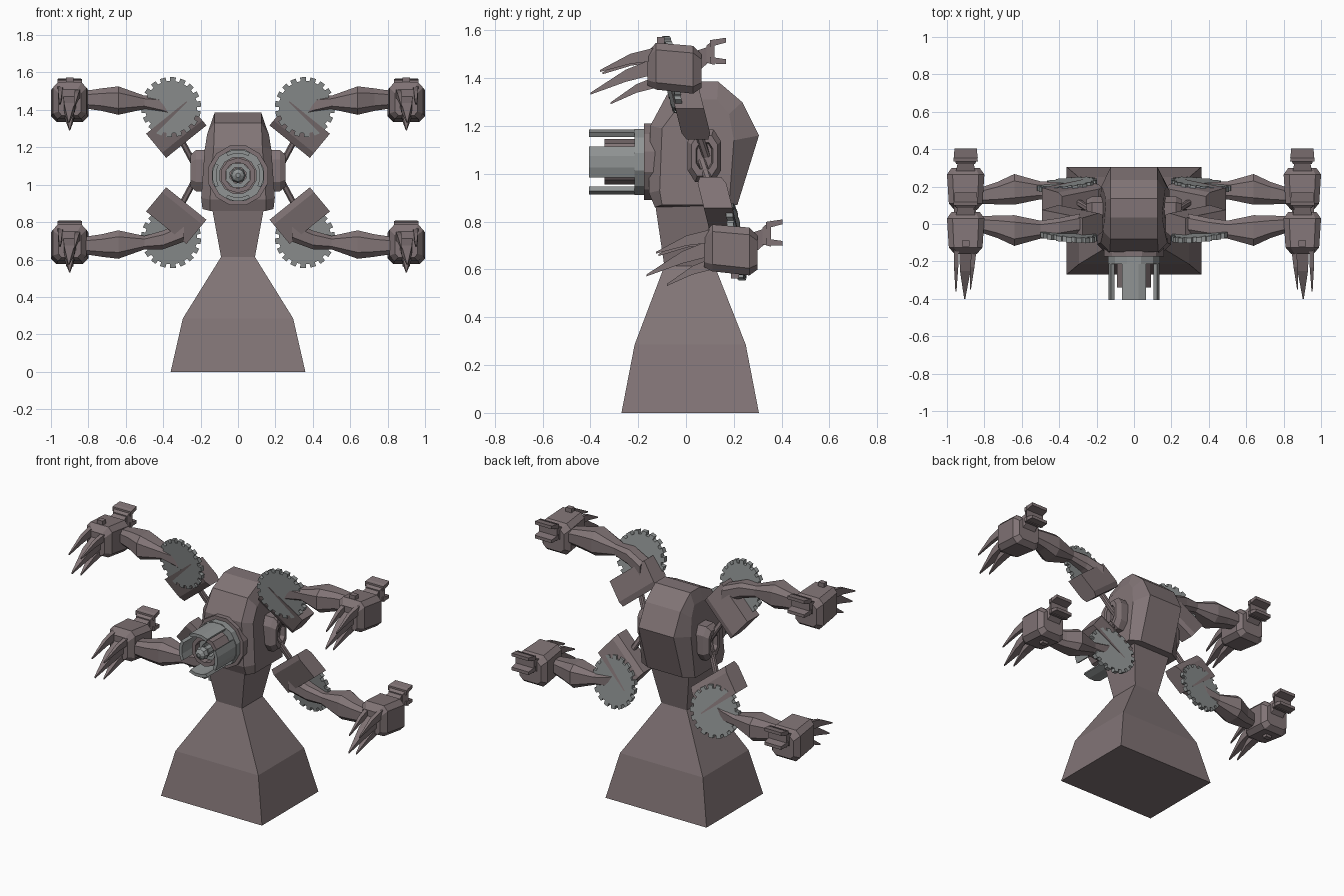
import bpy, bmesh
from math import sin, cos, pi, radians
from mathutils import Vector, Matrix

cube = bpy.data.objects.get("Cube")
if cube:
    bpy.data.objects.remove(cube, do_unlink=True)


def material(name, color):
    m = bpy.data.materials.new(name)
    m.use_nodes = True
    m.diffuse_color = (*color, 1)
    m.node_tree.nodes["Principled BSDF"].inputs["Base Color"].default_value = (*color, 1)
    return m


BROWN = material("dusty_brown", (0.22, 0.175, 0.18))
GREY = material("steel_grey", (0.28, 0.295, 0.295))
KEEP = Matrix.Identity(4)
X, Y, Z = Vector((1, 0, 0)), Vector((0, 1, 0)), Vector((0, 0, 1))


def loft(name, rings, mat=BROWN, mirror=False, move=KEEP, closed=False):
    """Skin a list of equal-length point rings; cap the ends unless closed."""
    bm = bmesh.new()
    vs = [[bm.verts.new(move @ Vector(p)) for p in ring] for ring in rings]
    n = len(vs[0])
    pairs = list(zip(vs, vs[1:])) + ([(vs[-1], vs[0])] if closed else [])
    for a, b in pairs:
        for i in range(n):
            j = (i + 1) % n
            bm.faces.new((a[i], a[j], b[j], b[i]))
    if not closed:
        bm.faces.new(vs[0])
        bm.faces.new(vs[-1])
    bmesh.ops.recalc_face_normals(bm, faces=bm.faces)
    mesh = bpy.data.meshes.new(name)
    bm.to_mesh(mesh)
    bm.free()
    mesh.materials.append(mat)
    ob = bpy.data.objects.new(name, mesh)
    bpy.context.collection.objects.link(ob)
    if mirror:
        ob.modifiers.new("mirror", "MIRROR").use_clip = False
    return ob


def section(c, u, v, hu, hv, cut=0.55):
    """Chamfered rectangle around c, spanned by u and v."""
    c = Vector(c)
    corners = [(1, -cut), (1, cut), (cut, 1), (-cut, 1), (-1, cut), (-1, -cut), (-cut, -1), (cut, -1)]
    return [c + u * hu * a + v * hv * b for a, b in corners]


def rect(c, u, v, hu, hv):
    c = Vector(c)
    return [c + u * hu * a + v * hv * b for a, b in ((1, -1), (1, 1), (-1, 1), (-1, -1))]


def box(name, c, h, mat=BROWN, mirror=False, move=KEEP):
    c = Vector(c)
    loft(name, [rect(c + Y * s * h[1], X, Z, h[0], h[2]) for s in (-1, 1)], mat, mirror, move)


def tube(name, c, r_out, r_in, y0, y1, sides, mat):
    rings = []
    for r, y in ((r_out, y0), (r_out, y1), (r_in, y1), (r_in, y0)):
        rings.append([(c[0] + r * cos(2 * pi * (i + .5) / sides), y, c[1] + r * sin(2 * pi * (i + .5) / sides))
                      for i in range(sides)])
    loft(name, rings, mat, closed=True)


# Pedestal and neck: half width, front, back, height
def slab(w, y0, y1, z):
    return [(-w, y0, z), (w, y0, z), (w, y1, z), (-w, y1, z)]


loft("pedestal", [slab(.36, -.27, .305, 0), slab(.295, -.215, .25, .285), slab(.09, -.09, .12, .615)])
loft("neck", [slab(.09, -.09, .12, .61), slab(.14, -.13, .17, .88)])

# Head: central profile and bevelled side profile, as (y, z, half width)
centre = [(-.13, .86, .15), (-.155, .92, .15), (-.15, 1.2, .13), (-.08, 1.33, .125), (.035, 1.385, .125),
          (.135, 1.385, .125), (.235, 1.3, .125), (.305, 1.16, .125), (.215, .87, .125)]
side = [(-.1, .87, .19), (-.11, .93, .197), (-.1, 1.19, .178), (-.04, 1.27, .165), (.04, 1.31, .15),
        (.13, 1.31, .15), (.18, 1.25, .165), (.2, 1.14, .175), (.18, .87, .19)]
loft("head", [[(s * w, y, z) for y, z, w in prof]
              for s, prof in ((-1, side), (-1, centre), (1, centre), (1, side))])

# Shoulder sockets
socket = [(.15, .07, .11), (.225, .07, .11), (.255, .055, .085), (.255, .035, .055), (.225, .03, .05)]
loft("shoulder_socket", [section((x, .077, 1.075), Y, Z, hy, hz) for x, hy, hz in socket], mirror=True)

# Cannon
GUN = (0, 1.05)
tube("cannon_collar", GUN, .165, .12, -.175, -.1, 12, BROWN)
tube("cannon_base", GUN, .143, .1, -.215, -.12, 12, GREY)
for k, label in enumerate(("left", "top", "right", "bottom")):
    arc = [radians(90 * k + a) for a in (-28, -10, 10, 28)]
    outline = [(.138, a) for a in arc] + [(.118, a) for a in reversed(arc)]
    loft("cannon_panel_" + label,
         [[(r * cos(a), y, 1.05 + r * sin(a)) for r, a in outline] for y in (-.405, -.15)], GREY)
tube("cannon_inner_barrel", GUN, .095, .07, -.34, -.1, 10, BROWN)
tube("cannon_inner_ring", GUN, .07, .045, -.3, -.1, 8, GREY)
ball = [(-.4, .012), (-.385, .034), (-.36, .042), (-.33, .03), (-.12, .03)]
loft("cannon_core", [[(r * cos(i * pi / 4), y, 1.05 + r * sin(i * pi / 4)) for i in range(8)]
                     for y, r in ball], GREY)

# Arms: the lower arm is the upper one turned half round about the shoulder axis
pivot = Matrix.Translation((0, .075, 1.065))
half_turn = pivot @ Matrix.Rotation(pi, 4, "X") @ pivot.inverted()
hand_drop = Matrix.Translation((0, .235, -.76))


def gear_point(r, a, depth):
    dx, dz = r * cos(a), r * sin(a)
    return (.358 + dx, -.06 - .15 * dz + .1 * dx + depth, 1.415 + dz)


def claw(name, base, tip, w, h, move):
    base, tip = Vector(base), Vector(tip)
    mid = base.lerp(tip, .45) + Z * .012
    loft(name, [rect(base, X, Z, w, h), rect(mid, X, Z, w * .8, h * .75), rect(tip, X, Z, .003, .004)],
         mirror=True, move=move)


for tag, arm, hand in (("upper", KEEP, KEEP), ("lower", half_turn, hand_drop)):
    # Strut from shoulder to arm block
    d = Vector((.08, -.05, .15)).normalized()
    u = d.cross(Y).normalized()
    loft(tag + "_strut", [section(p, u, u.cross(d), .016, .016)
                          for p in ((.215, .085, 1.075), (.32, .02, 1.27))], mirror=True, move=arm)

    # Diagonal arm block, leaning forward with height
    along, across = Vector((.77, .155, -.62)), Vector((.63, -.19, .76))
    c = Vector((.33, .01, 1.295))
    loft(tag + "_arm_block", [rect(c + across * s, along, Y, .14, t)
                              for s, t in ((-.085, .045), (-.05, .06), (.085, .06))], mirror=True, move=arm)

    # Toothed wheel
    teeth = 18
    rim = [(r, 2 * pi * (i + f) / teeth) for i in range(teeth)
           for f, r in ((0, .14), (.38, .14), (.42, .161), (.96, .161))]
    loft(tag + "_gear", [[gear_point(r, a, t) for r, a in rim] for t in (-.014, .014)],
         GREY, mirror=True, move=arm)

    # Forearm: x, y, z, half depth, half height
    spans = [(.29, 0, 1.38, .055, .055), (.4, -.02, 1.425, .052, .05), (.5, -.03, 1.44, .048, .036),
             (.64, -.035, 1.45, .082, .076), (.73, -.015, 1.455, .06, .06), (.83, 0, 1.455, .042, .045)]
    loft(tag + "_forearm", [section((x, y, z), Y, Z, hy, hz) for x, y, z, hy, hz in spans],
         mirror=True, move=arm)

    # Hand block: y, z, half width, half height
    palm = [(-.16, 1.44, .06, .07), (-.125, 1.45, .09, .098), (.03, 1.435, .1, .1), (.065, 1.43, .075, .07)]
    loft(tag + "_hand", [section((.9, y, z), X, Z, hx, hz, .7) for y, z, hx, hz in palm],
         mirror=True, move=hand)
    knob_z = 1.55 if tag == "upper" else 1.345
    box(tag + "_hand_knob", (.9, -.105 if tag == "upper" else -.03, knob_z), (.02, .016, .022),
        mirror=True, move=hand)

    # Rear clamp
    loft(tag + "_clamp_neck", [rect((.9, .03, 1.46), X, Z, .055, .05), rect((.9, .105, 1.505), X, Z, .04, .03)],
         mirror=True, move=hand)
    loft(tag + "_clamp_plate", [rect((.9, .085, 1.5), X, Z, .05, .035), rect((.9, .12, 1.51), X, Z, .065, .055)],
         mirror=True, move=hand)
    for part, z0, z1 in (("top", 1.545, 1.555), ("bottom", 1.475, 1.465)):
        loft(tag + "_clamp_jaw_" + part, [rect((.9, .1, z0), X, Z, .065, .014),
                                          rect((.9, .168, z1 + .004), X, Z, .06, .01)], mirror=True, move=hand)

    # Claws
    claw(tag + "_claw_outer", (.95, -.13, 1.5), (.952, -.36, 1.43), .014, .028, hand)
    claw(tag + "_claw_middle", (.9, -.13, 1.45), (.905, -.4, 1.335), .035, .034, hand)
    claw(tag + "_claw_inner", (.855, -.13, 1.49), (.875, -.35, 1.42), .014, .024, hand)
    claw(tag + "_claw_thumb", (.9, -.12, 1.385), (.9, -.315, 1.295), .026, .024, hand)
